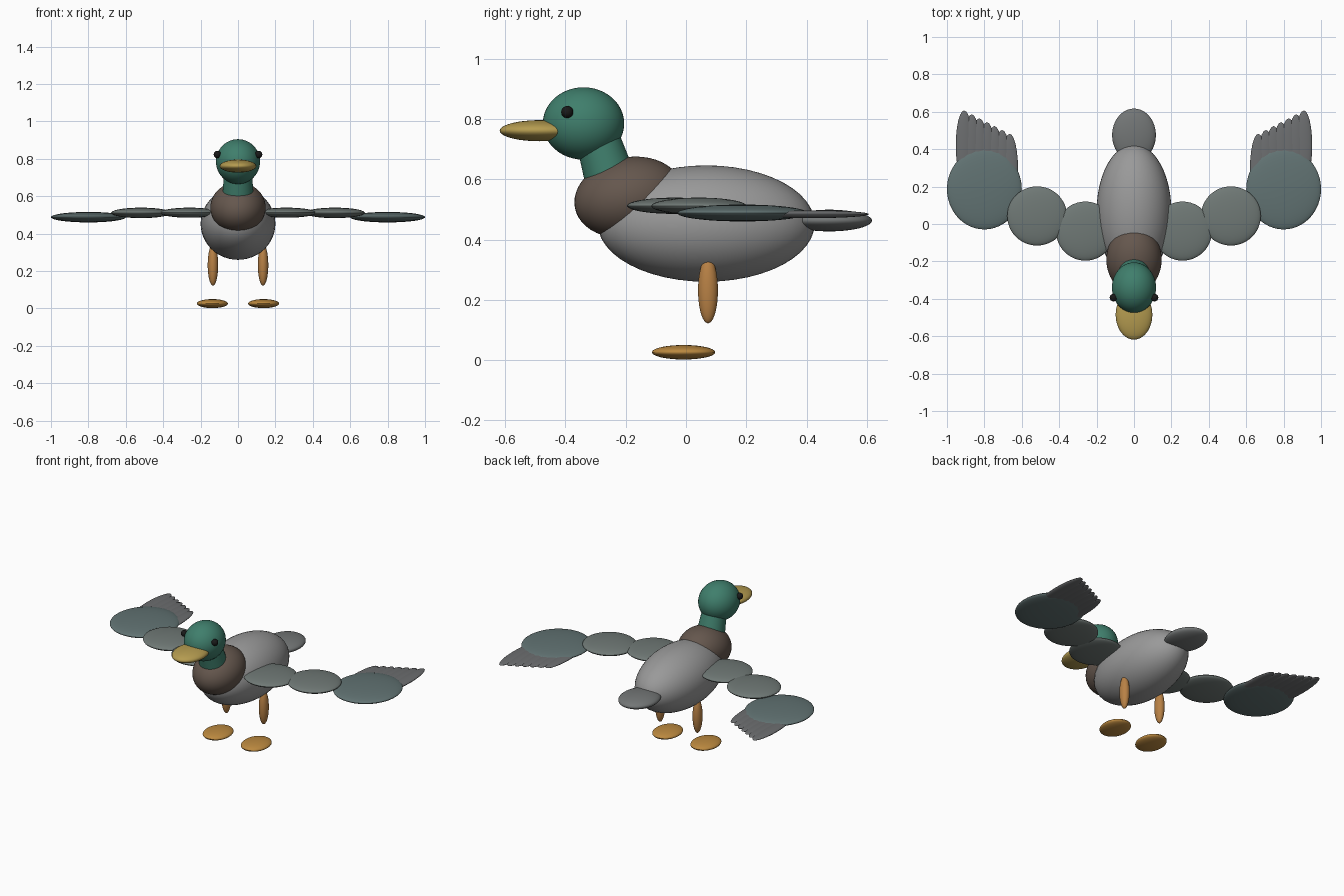
import bpy
from math import radians

if "Cube" in bpy.data.objects:
    bpy.data.objects.remove(bpy.data.objects["Cube"])


def material(name, rgb):
    m = bpy.data.materials.new(name)
    m.diffuse_color = (*rgb, 1)
    m.use_nodes = True
    m.node_tree.nodes["Principled BSDF"].inputs["Base Color"].default_value = m.diffuse_color
    return m


GREEN = material("green", (0.05, 0.21, 0.15))
BROWN = material("brown", (0.13, 0.095, 0.075))
GREY = material("grey", (0.32, 0.32, 0.32))
TAIL = material("tail_grey", (0.17, 0.18, 0.18))
YELLOW = material("yellow", (0.46, 0.33, 0.08))
ORANGE = material("orange", (0.48, 0.22, 0.06))
FOOT = material("foot_orange", (0.5, 0.25, 0.05))
BLACK = material("black", (0.01, 0.01, 0.01))
WING = material("wing_grey", (0.16, 0.19, 0.18))
TIP = material("wing_tip_grey", (0.12, 0.17, 0.17))
FEATHER = material("feather_grey", (0.15, 0.155, 0.16))


def finish(name, mat):
    ob = bpy.context.object
    ob.name = name
    ob.data.materials.append(mat)
    bpy.ops.object.transform_apply(location=False, rotation=False, scale=True)
    bpy.ops.object.shade_smooth_by_angle()
    return ob


def ellipsoid(name, loc, radii, mat, tilt=0, segs=48, rings=24):
    bpy.ops.mesh.primitive_uv_sphere_add(segments=segs, ring_count=rings, location=loc,
                                         rotation=(radians(tilt), 0, 0))
    bpy.context.object.scale = radii
    return finish(name, mat)


def pair(name, loc, radii, mat, **kw):
    for side, s in (("right", -1), ("left", 1)):
        ellipsoid(f"{side}_{name}", (s * loc[0], loc[1], loc[2]), radii, mat, **kw)


# Body, breast and tail
ellipsoid("body", (0, 0.067, 0.453), (0.2, 0.36, 0.193), GREY)
ellipsoid("breast", (0, -0.19, 0.54), (0.148, 0.182, 0.133), BROWN, tilt=11.5)
ellipsoid("tail", (0, 0.475, 0.463), (0.117, 0.142, 0.036), TAIL)

# Neck leaning forward
bpy.ops.mesh.primitive_cone_add(vertices=48, radius1=0.085, radius2=0.07, depth=0.18,
                                location=(0, -0.276, 0.68), rotation=(radians(17), 0, 0))
finish("neck", GREEN)

# Head, beak and eyes
ellipsoid("head", (0, -0.34, 0.785), (0.118, 0.135, 0.12), GREEN)
ellipsoid("beak", (0, -0.485, 0.761), (0.098, 0.133, 0.035), YELLOW)
pair("eye", (0.11, -0.394, 0.823), (0.02, 0.02, 0.02), BLACK, segs=24, rings=12)

# Legs and feet
pair("leg", (0.134, 0.073, 0.232), (0.028, 0.033, 0.11), ORANGE)
pair("foot", (0.137, -0.008, 0.026), (0.083, 0.105, 0.024), FOOT)

# Outstretched wings
pair("inner_wing", (0.26, -0.038, 0.512), (0.157, 0.158, 0.027), WING)
pair("middle_wing", (0.518, 0.043, 0.511), (0.16, 0.158, 0.028), WING)
pair("outer_wing", (0.80, 0.187, 0.488), (0.2, 0.216, 0.028), TIP)

# Flight feathers fanned along the trailing edge
for i in range(7):
    t = i / 6
    pair(f"feather_{i + 1}", (0.665 + 0.243 * t, 0.295 + 0.125 * t, 0.484),
         (0.045, 0.187, 0.013), FEATHER, segs=24, rings=16)
